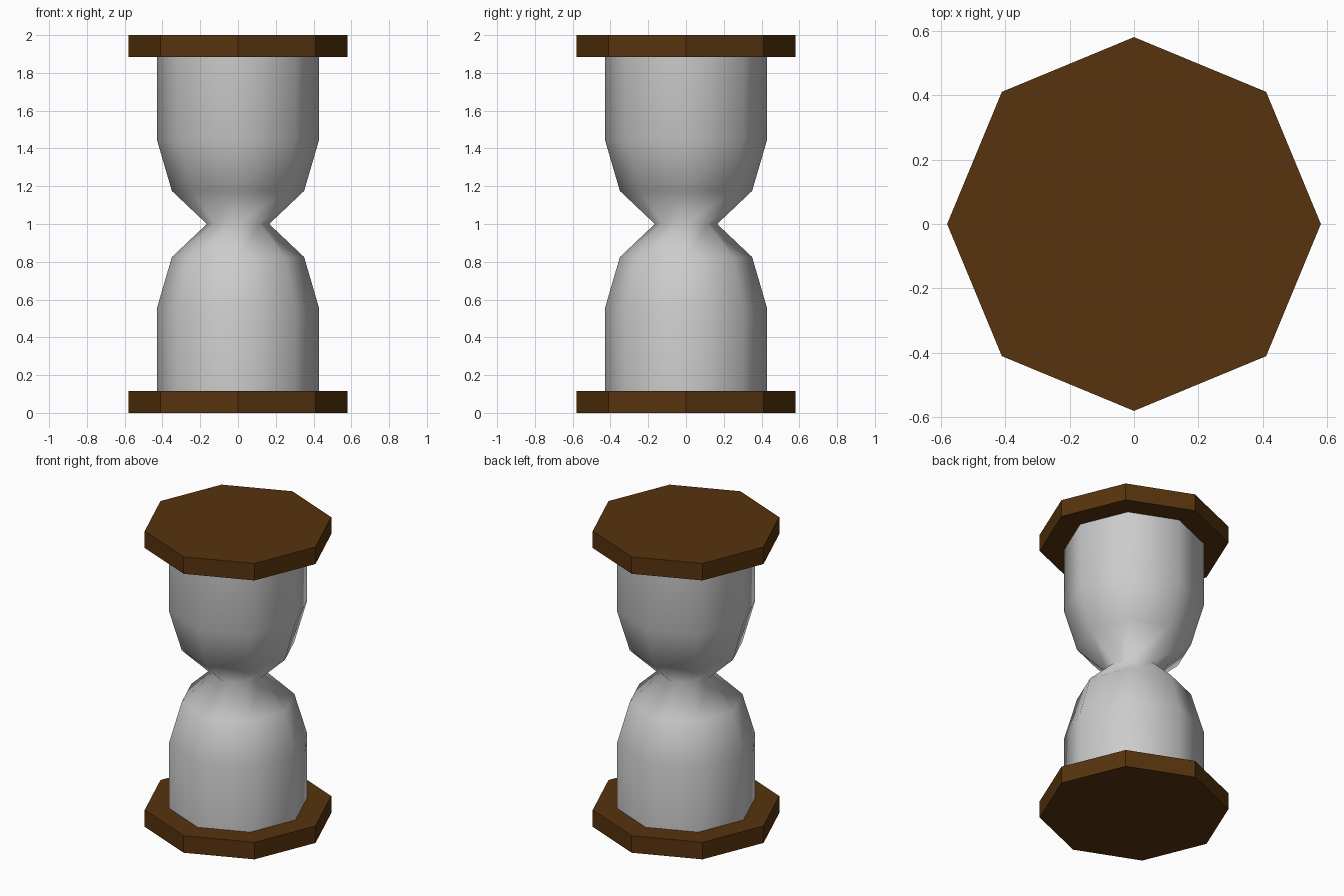
import bpy
import bmesh
from math import cos, sin, tau

if "Cube" in bpy.data.objects:
    bpy.data.objects.remove(bpy.data.objects["Cube"])

SIDES = 8


def lathe(name, profile, smooth=False, capped=False, color=None):
    """Spin (radius, z) points into an eight-sided solid."""
    bm = bmesh.new()
    rings = [[bm.verts.new((r * cos(tau * i / SIDES), r * sin(tau * i / SIDES), z))
              for i in range(SIDES)] for r, z in profile]
    for low, high in zip(rings, rings[1:]):
        for i in range(SIDES):
            j = (i + 1) % SIDES
            bm.faces.new((low[i], low[j], high[j], high[i]))
    if capped:
        bm.faces.new(rings[0][::-1])
        bm.faces.new(rings[-1])
    for f in bm.faces:
        f.smooth = smooth
    mesh = bpy.data.meshes.new(name)
    bm.to_mesh(mesh)
    bm.free()
    obj = bpy.data.objects.new(name, mesh)
    bpy.context.collection.objects.link(obj)
    if color:
        mesh.materials.append(color)
    return obj


wood = bpy.data.materials.new("wood")
wood.diffuse_color = (0.095, 0.033, 0.004, 1)
wood.use_nodes = True
wood.node_tree.nodes["Principled BSDF"].inputs["Base Color"].default_value = wood.diffuse_color

# Wooden end plates
R, T = 0.58, 0.115
lathe("bottom_plate", [(R, 0), (R, T)], capped=True, color=wood)
lathe("top_plate", [(R, 2 - T), (R, 2)], capped=True, color=wood)

# Glass: half profile from the neck outward, mirrored about z = 1
half = [(0.35, 0.175), (0.43, 0.448), (0.43, 1 - T)]
profile = ([(r, 1 - h) for r, h in reversed(half)] + [(0.165, 1.0)]
           + [(r, 1 + h) for r, h in half])
lathe("glass", profile, smooth=True)
